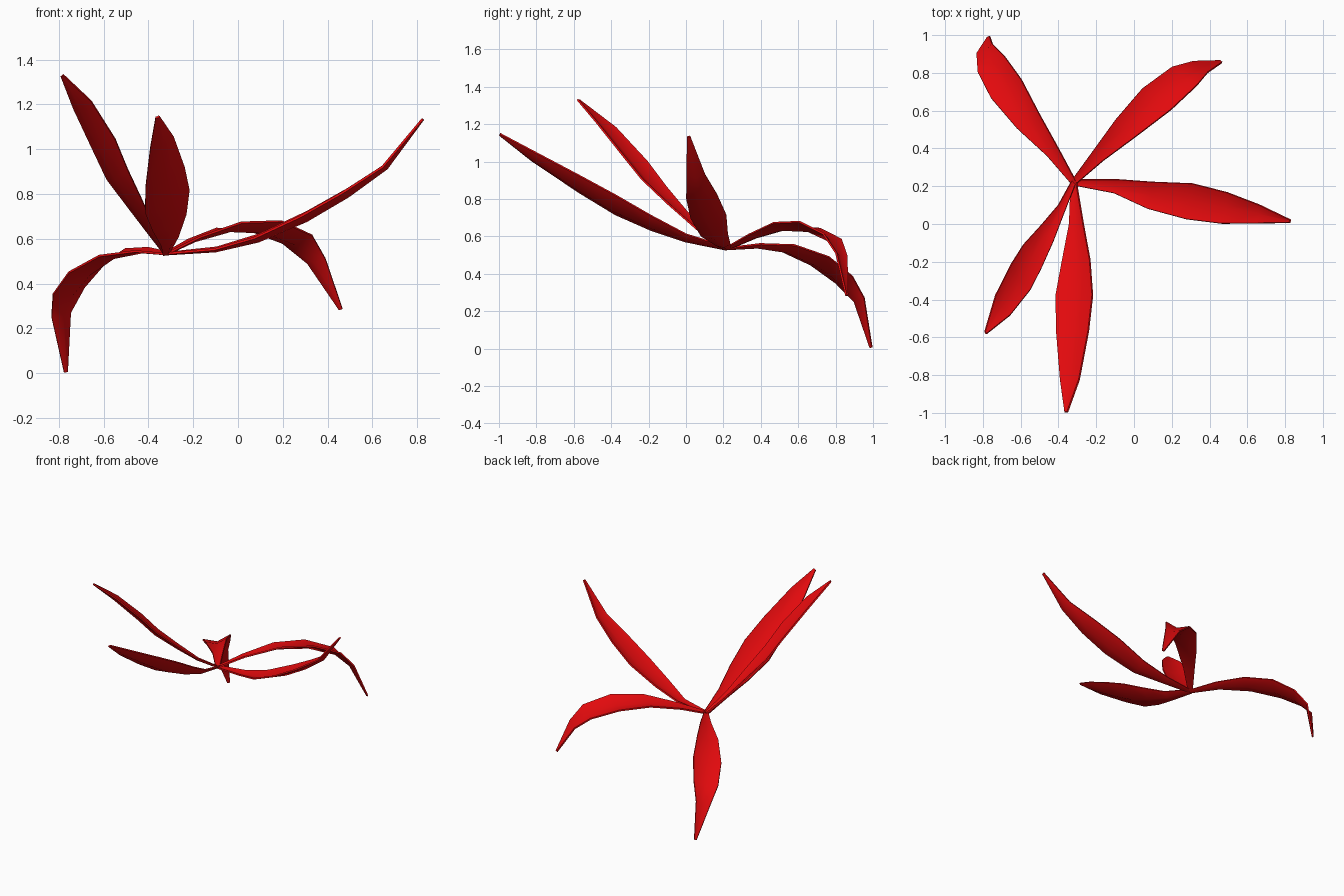
import bpy
import bmesh
from mathutils import Vector

cube = bpy.data.objects.get("Cube")
if cube:
    bpy.data.objects.remove(cube)

# Single red for every petal
red = bpy.data.materials.new("petal_red")
red.use_nodes = True
red.diffuse_color = (0.76, 0.003, 0.004, 1)
red.node_tree.nodes["Principled BSDF"].inputs["Base Color"].default_value = red.diffuse_color

BASE = Vector((-0.32, 0.22, 0.535))     # where all petals meet
CREASE = 0.34                           # midrib depth relative to half width
# Half widths from base to tip: widest in the middle, or nearer the tip
MIDDLE = (0.015, 0.037, 0.072, 0.096, 0.084, 0.05, 0.008)
OUTER = (0.015, 0.027, 0.056, 0.082, 0.088, 0.068, 0.008)


def petal(name, path, across, widths=MIDDLE, scale=1.0):
    """Folded strip along a path; the midrib sinks below the two edges."""
    points = [BASE] + [Vector(p) for p in path]
    side = Vector(across).normalized()
    bm = bmesh.new()
    rows = []
    for i, centre in enumerate(points):
        tangent = points[min(i + 1, len(points) - 1)] - points[max(i - 1, 0)]
        normal = side.cross(tangent).normalized()
        if normal.z < 0:
            normal.negate()
        half = widths[i] * scale
        sink = normal * half * CREASE
        # Share the fold depth so the strip stays centred on its path
        rows.append([bm.verts.new(centre - side * half + sink * 0.15),
                     bm.verts.new(centre - sink * 0.85),
                     bm.verts.new(centre + side * half + sink * 0.15)])
    for near, far in zip(rows, rows[1:]):
        for k in range(2):
            bm.faces.new((near[k], near[k + 1], far[k + 1], far[k]))
    # Upper surface faces outward
    bm.normal_update()
    if sum(f.normal.z * f.calc_area() for f in bm.faces) < 0:
        bmesh.ops.reverse_faces(bm, faces=bm.faces[:])
    for face in bm.faces:
        face.smooth = True
    mesh = bpy.data.meshes.new(name)
    bm.to_mesh(mesh)
    bm.free()
    mesh.materials.append(red)
    obj = bpy.data.objects.new(name, mesh)
    bpy.context.collection.objects.link(obj)
    # Thin fleshy body with crisp rims
    body = obj.modifiers.new("thickness", 'SOLIDIFY')
    body.thickness = 0.01
    body.offset = 0
    bpy.ops.object.select_all(action='DESELECT')
    obj.select_set(True)
    bpy.context.view_layer.objects.active = obj
    bpy.ops.object.modifier_apply(modifier=body.name)
    bpy.ops.object.shade_smooth_by_angle(angle=0.9)


# Drooping petals at the back
petal("back_right_petal",
      [(-0.43, 0.38, 0.55), (-0.56, 0.545, 0.535), (-0.675, 0.715, 0.465),
       (-0.755, 0.845, 0.365), (-0.79, 0.925, 0.26), (-0.77, 0.99, 0.005)],
      across=(0.08, 0.05, 0.02))
petal("back_left_petal",
      [(-0.195, 0.355, 0.6), (-0.04, 0.51, 0.655), (0.12, 0.66, 0.655),
       (0.265, 0.78, 0.595), (0.35, 0.83, 0.5), (0.46, 0.86, 0.285)],
      across=(0.08, -0.06, 0.02))

# Rising petals at the front and side
petal("front_right_petal",
      [(-0.385, 0.08, 0.63), (-0.46, -0.05, 0.755), (-0.54, -0.175, 0.885),
       (-0.6, -0.28, 1.02), (-0.695, -0.43, 1.195), (-0.785, -0.575, 1.33)],
      across=(0.05, -0.07, 0.022), widths=OUTER)
petal("front_petal",
      [(-0.305, 0.0, 0.59), (-0.305, -0.19, 0.67), (-0.315, -0.38, 0.765),
       (-0.325, -0.57, 0.875), (-0.34, -0.825, 1.03), (-0.36, -0.995, 1.145)],
      across=(0.105, 0, 0.055), scale=1.15)
petal("left_petal",
      [(-0.1, 0.2, 0.555), (0.085, 0.152, 0.608), (0.295, 0.12, 0.705),
       (0.48, 0.085, 0.81), (0.655, 0.053, 0.925), (0.825, 0.015, 1.135)],
      across=(0.015, 0.09, 0.01))
